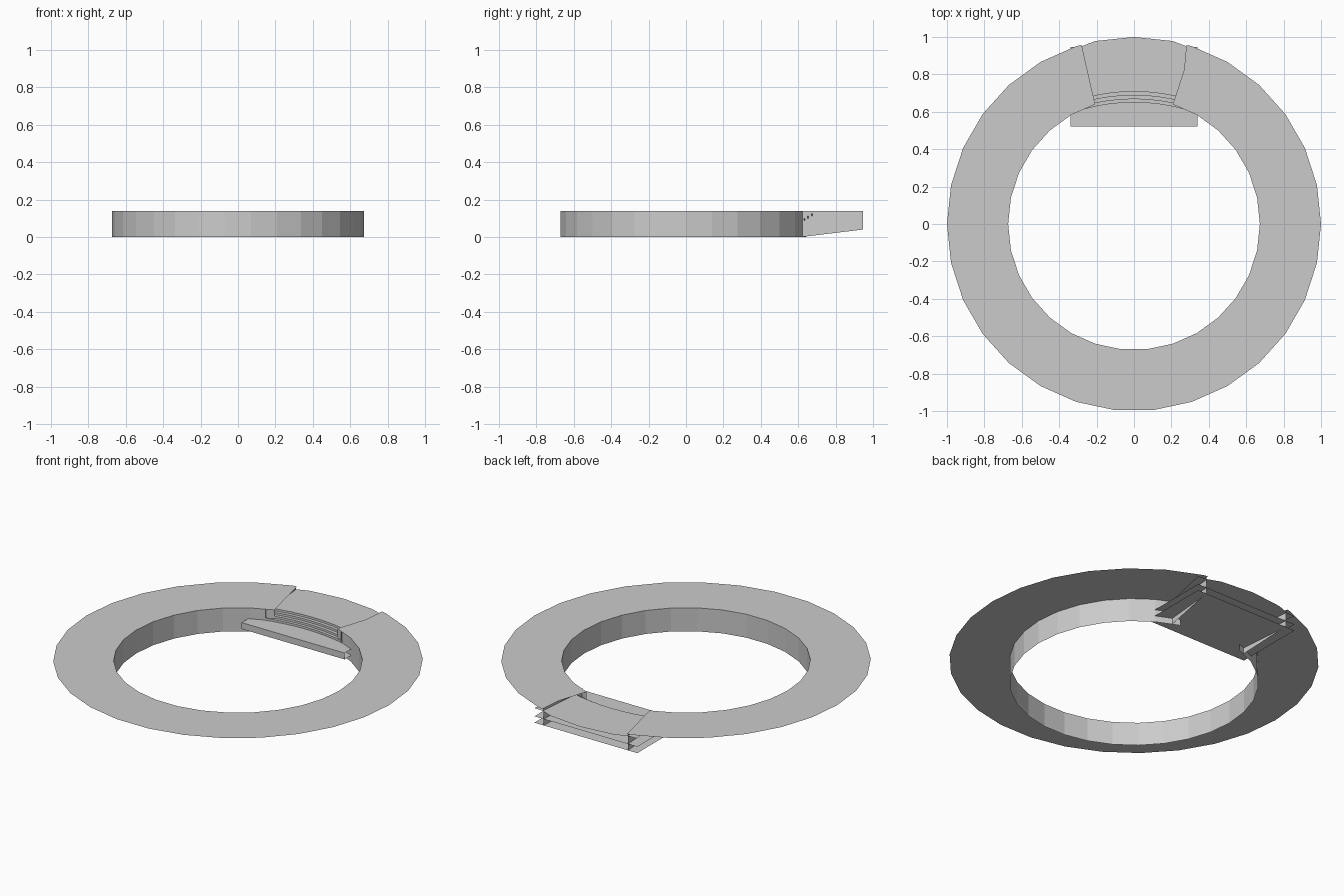
import bpy, math

if "Cube" in bpy.data.objects:
    bpy.data.objects.remove(bpy.data.objects["Cube"])

TOP = 0.14
R_IN, R_OUT = 0.673, 1.0
CUT = [(0.25, 0.615), (0.28, 0.945)]     # side of the opening, inner and outer end


def make(name, verts, faces):
    me = bpy.data.meshes.new(name)
    me.from_pydata(verts, [], faces)
    ob = bpy.data.objects.new(name, me)
    bpy.context.collection.objects.link(ob)
    return ob


def strip(a, b):
    """Quads between two rows of points of equal length."""
    n = len(a)
    return a + b, [(i, i + 1, n + i + 1, n + i) for i in range(n - 1)]


def ring_path(r, end):
    """30-sided circle, open at the back between the mirrored end points."""
    pts = [end]
    for i in range(28):
        t = math.radians(72 - 12 * i)
        pts.append((r * math.cos(t), r * math.sin(t)))
    return pts + [(-end[0], end[1])]


def level(pts, z):
    return [(x, y, z) for x, y in pts]


# Open ring: flat top and inner wall
inner = ring_path(R_IN, (0.25, 0.625))
outer = ring_path(R_OUT, (0.28, 0.957))
make("ring_top", *strip(level(outer, TOP), level(inner, TOP)))
make("ring_inner_wall", *strip(level(inner, TOP), level(inner, 0)))

# Tapered side walls of the opening
(xi, yi), (xo, yo) = CUT
for s, side in ((1, "right"), (-1, "left")):
    make("opening_wall_" + side,
         [(s * xi, yi, 0), (s * xo, yo, 0.04), (s * xo, yo, TOP), (s * xi, yi, TOP)],
         [(0, 1, 2, 3)])

# Base slab: bottom and straight front face
W, FRONT, BACK, BASE, TREAD = 0.34, 0.52, 0.945, 0.037, 0.075
make("slab_base",
     [(-W, BACK, BASE), (W, BACK, BASE), (W, FRONT, BASE), (-W, FRONT, BASE),
      (W, FRONT, TREAD), (-W, FRONT, TREAD)],
     [(0, 1, 2, 3), (3, 2, 4, 5)])
make("lower_tread", level([(-W, FRONT), (W, FRONT), (W, BACK), (-W, BACK)], TREAD), [(0, 1, 2, 3)])


# Curved steps climbing to the upper deck
def arc(y0):
    xs = [-0.28 + 0.07 * i for i in range(9)]
    return [(x, y0 - 0.5 * x * x) for x in xs]


STEPS = [0.65, 0.668, 0.688, 0.708]
RISE = 0.0125
for i, y in enumerate(STEPS):
    z = TREAD + RISE * i
    make("step_riser_%d" % (i + 1), *strip(level(arc(y), z), level(arc(y), z + RISE)))
    if i < len(STEPS) - 1:
        make("step_tread_%d" % (i + 1),
             *strip(level(arc(y), z + RISE), level(arc(STEPS[i + 1]), z + RISE)))

# Upper deck with a rounded outer edge
DECK = TREAD + RISE * len(STEPS)
rim = [(-W, BACK), (-0.28, 0.95)] + [(x, y) for x, y in ((-0.208, 0.978), (0, 1), (0.208, 0.978))]
rim += [(0.28, 0.95), (W, BACK)]
front = arc(STEPS[-1])
make("upper_deck", level(front + rim[::-1], DECK), [tuple(range(len(front) + len(rim)))])
